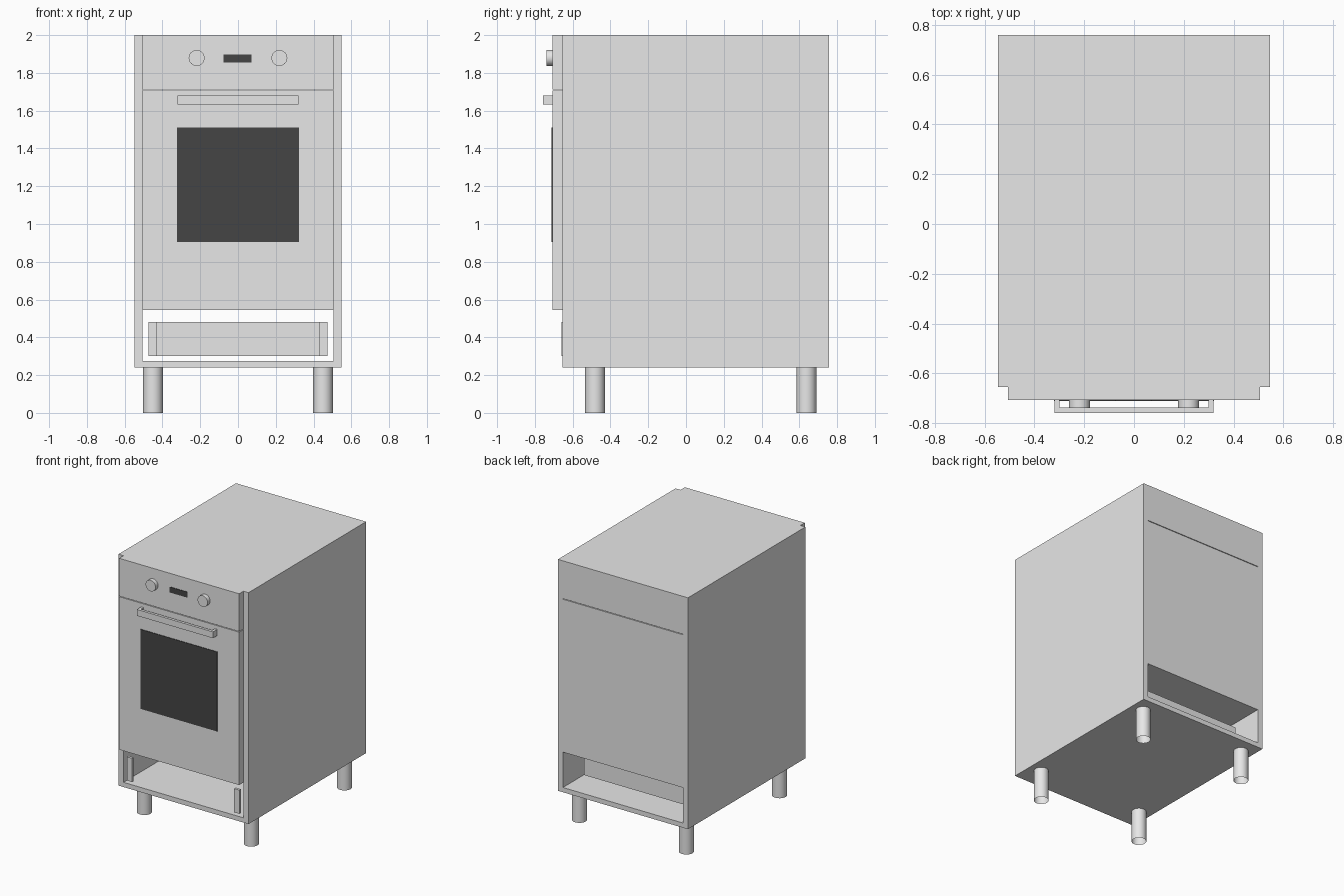
import bpy
import bmesh
import math
from mathutils import Matrix

cube = bpy.data.objects.get("Cube")
if cube:
    bpy.data.objects.remove(cube, do_unlink=True)


def make_material(name, value):
    mat = bpy.data.materials.new(name)
    mat.use_nodes = True
    color = (value, value, value, 1)
    mat.diffuse_color = color
    mat.node_tree.nodes["Principled BSDF"].inputs["Base Color"].default_value = color
    return mat


GREY = make_material("light_grey", 0.8)
BLACK = make_material("dark_glass", 0.06)


def finish(name, bm, mat):
    mesh = bpy.data.meshes.new(name)
    bm.to_mesh(mesh)
    bm.free()
    mesh.materials.append(mat)
    obj = bpy.data.objects.new(name, mesh)
    bpy.context.collection.objects.link(obj)
    return obj


def box(name, x, y, z, mat=GREY):
    """Box spanning the (low, high) pairs given for each axis."""
    bm = bmesh.new()
    spans = (x, y, z)
    center = [(lo + hi) / 2 for lo, hi in spans]
    size = [hi - lo for lo, hi in spans]
    bmesh.ops.create_cube(bm, size=1, matrix=Matrix.Translation(center) @ Matrix.Diagonal((*size, 1)))
    return finish(name, bm, mat)


def cylinder(name, center, radius, depth, along_y=False, caps=True):
    bm = bmesh.new()
    turn = Matrix.Rotation(math.radians(90), 4, "X") if along_y else Matrix()
    bmesh.ops.create_cone(bm, cap_ends=caps, segments=32, radius1=radius, radius2=radius,
                          depth=depth, matrix=Matrix.Translation(center) @ turn)
    for face in bm.faces:
        face.smooth = len(face.verts) == 4
    for edge in bm.edges:
        edge.smooth = all(f.smooth for f in edge.link_faces)
    return finish(name, bm, GREY)


BACK, FRONT, DOOR = 0.758, -0.655, -0.707
INNER, OUTER = 0.505, 0.547

# Cabinet
box("bottom_panel", (-INNER, INNER), (FRONT, BACK), (0.24, 0.276))
for side, s in (("left", 1), ("right", -1)):
    box(side + "_panel", sorted((s * INNER, s * OUTER)), (FRONT, BACK), (0.24, 2))
    box(side + "_drawer_post", sorted((s * 0.43, s * 0.474)), (-0.66, -0.64), (0.3, 0.48))
box("drawer_back_board", (-0.474, 0.474), (0.53, 0.55), (0.3, 0.48))

# Oven: lower body with door, upper body with controls
box("oven_body", (-INNER, INNER), (DOOR, BACK), (0.545, 1.708))
box("control_body", (-INNER, INNER), (DOOR, BACK), (1.713, 2))
box("window", (-0.322, 0.322), (DOOR - 0.004, DOOR + 0.004), (0.905, 1.51), BLACK)
box("display", (-0.077, 0.072), (DOOR - 0.004, DOOR + 0.004), (1.856, 1.898), BLACK)

# Handle
box("handle_bar", (-0.32, 0.32), (-0.758, -0.737), (1.632, 1.68))
for side, s in (("left", 1), ("right", -1)):
    box(side + "_handle_bracket", sorted((s * 0.3, s * 0.32)), (-0.74, DOOR), (1.632, 1.68))
    cylinder(side + "_knob", (s * 0.219, -0.722, 1.879), 0.042, 0.032, along_y=True)

# Legs
for side, s in (("left", 1), ("right", -1)):
    for end, y in (("front", -0.482), ("back", 0.638)):
        cylinder(end + "_" + side + "_leg", (s * 0.45, y, 0.12), 0.052, 0.24, caps=False)
